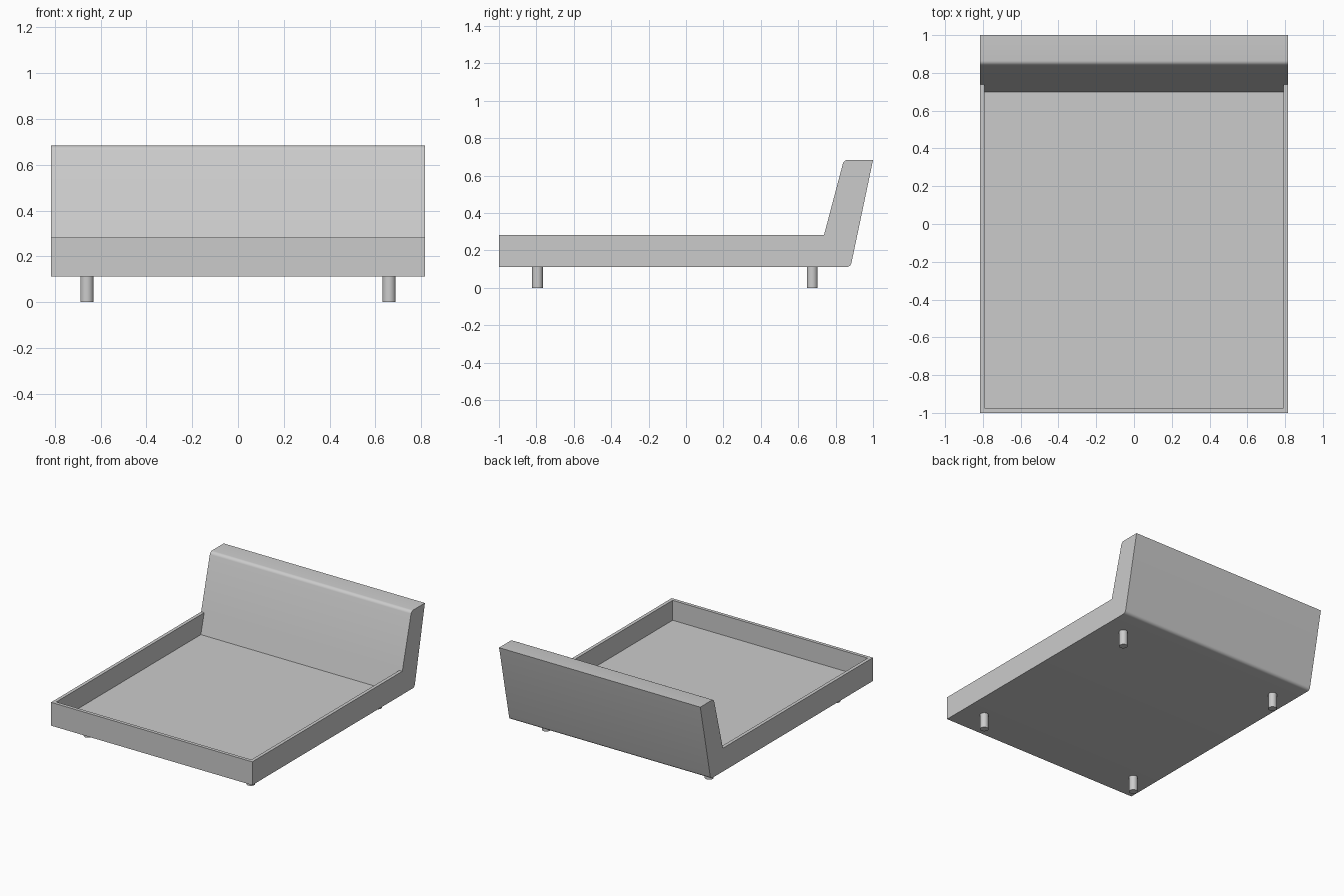
import bpy, bmesh, math
from mathutils import Vector

cube = bpy.data.objects.get("Cube")
if cube:
    bpy.data.objects.remove(cube, do_unlink=True)

HALF_W, WALL = 0.816, 0.025
BASE, FLOOR, RIM, TOP = 0.112, 0.137, 0.283, 0.684

grey = bpy.data.materials.new("light_grey")
grey.use_nodes = True
colour = (0.6, 0.6, 0.6, 1)
grey.diffuse_color = colour
grey.node_tree.nodes["Principled BSDF"].inputs["Base Color"].default_value = colour


def finish(bm, name):
    bmesh.ops.recalc_face_normals(bm, faces=bm.faces)
    mesh = bpy.data.meshes.new(name)
    bm.to_mesh(mesh)
    bm.free()
    mesh.materials.append(grey)
    obj = bpy.data.objects.new(name, mesh)
    bpy.context.collection.objects.link(obj)
    bpy.ops.object.select_all(action="DESELECT")
    obj.select_set(True)
    bpy.context.view_layer.objects.active = obj
    bpy.ops.object.shade_smooth_by_angle(angle=math.radians(30))
    return obj


# Frame and leaning headboard: side profile swept across the width
profile = [(-1, BASE), (0.88, BASE), (1, TOP), (0.844, TOP), (0.738, RIM), (-1, RIM)]
bm = bmesh.new()
side = bm.faces.new([bm.verts.new((-HALF_W, y, z)) for y, z in profile])
swept = bmesh.ops.extrude_face_region(bm, geom=[side])["geom"]
bmesh.ops.translate(bm, vec=(2 * HALF_W, 0, 0),
                    verts=[g for g in swept if isinstance(g, bmesh.types.BMVert)])

# Round the lower back edge and the upper front edge of the headboard
rounded = []
for e in bm.edges:
    a, b = e.verts
    if abs(a.co.x - b.co.x) > 1:
        if any((Vector((a.co.y, a.co.z)) - Vector(p)).length < 1e-4
               for p in (profile[1], profile[3])):
            rounded.append(e)
bmesh.ops.bevel(bm, geom=rounded, offset=0.02, offset_type="OFFSET",
                segments=5, profile=0.5, affect="EDGES")

# Mark out the rim, then sink the mattress recess between its walls
for co, no in (((HALF_W - WALL, 0, 0), (1, 0, 0)),
               ((WALL - HALF_W, 0, 0), (1, 0, 0)),
               ((0, WALL - 1, 0), (0, 1, 0))):
    bmesh.ops.bisect_plane(bm, geom=bm.verts[:] + bm.edges[:] + bm.faces[:],
                           plane_co=co, plane_no=no)
bm.normal_update()
recess = [f for f in bm.faces
          if all(abs(v.co.z - RIM) < 1e-4 for v in f.verts)
          and abs(f.calc_center_median().x) < 0.01
          and f.calc_center_median().y > -0.9]
sunk = bmesh.ops.extrude_discrete_faces(bm, faces=recess)["faces"]
lean = (profile[3][0] - profile[4][0]) / (TOP - RIM)
for v in sunk[0].verts:
    if v.co.y > 0:
        v.co.y -= lean * (RIM - FLOOR)
    v.co.z = FLOOR

# Merge the flat pieces back into whole panels
bmesh.ops.dissolve_limit(bm, angle_limit=math.radians(0.5),
                         verts=bm.verts[:], edges=bm.edges[:])
finish(bm, "bed_frame")

# Four round legs
for x, x_name in ((0.66, "left"), (-0.66, "right")):
    for y, y_name in ((-0.794, "front"), (0.675, "back")):
        bm = bmesh.new()
        bmesh.ops.create_cone(bm, cap_ends=True, segments=32, radius1=0.029,
                              radius2=0.029, depth=BASE)
        bmesh.ops.translate(bm, vec=(x, y, BASE / 2), verts=bm.verts)
        finish(bm, f"{y_name}_{x_name}_leg")
